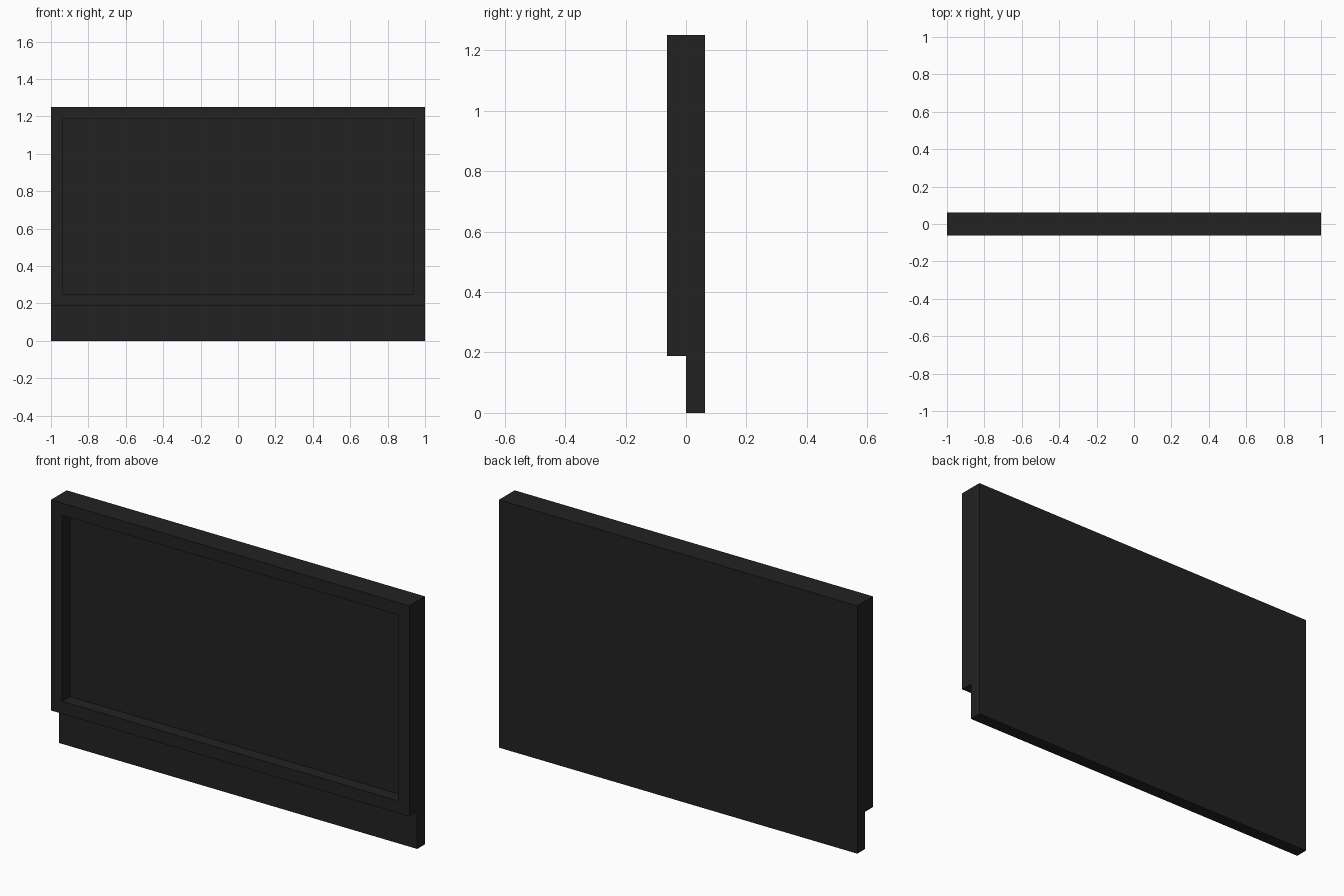
import bpy
import bmesh
from mathutils import Matrix, Vector

if "Cube" in bpy.data.objects:
    bpy.data.objects.remove(bpy.data.objects["Cube"], do_unlink=True)

WIDTH, HEIGHT = 2.0, 1.25
T = 0.0625            # thickness of each layer and width of the border
FRAME_BOTTOM = 3 * T  # the frame stops above the skirting strip

charcoal = bpy.data.materials.new("charcoal")
charcoal.use_nodes = True
colour = (0.016, 0.016, 0.016, 1.0)
charcoal.diffuse_color = colour
charcoal.node_tree.nodes["Principled BSDF"].inputs["Base Color"].default_value = colour


def box(bm, x, y, z):
    """Add a box spanning the given (low, high) ranges."""
    spans = (x, y, z)
    centre = Vector([(a + b) / 2 for a, b in spans])
    size = Vector([b - a for a, b in spans])
    bmesh.ops.create_cube(bm, size=1, matrix=Matrix.LocRotScale(centre, None, size))


def finish(name, bm):
    bmesh.ops.recalc_face_normals(bm, faces=bm.faces)
    mesh = bpy.data.meshes.new(name)
    bm.to_mesh(mesh)
    bm.free()
    mesh.materials.append(charcoal)
    obj = bpy.data.objects.new(name, mesh)
    bpy.context.collection.objects.link(obj)


# Back panel, full height, its lower strip showing under the frame
bm = bmesh.new()
box(bm, (-WIDTH / 2, WIDTH / 2), (0, T), (0, HEIGHT))
finish("back_panel", bm)

# Raised rectangular frame: inset the front face, then sink it to the panel
bm = bmesh.new()
box(bm, (-WIDTH / 2, WIDTH / 2), (-T, 0), (FRAME_BOTTOM, HEIGHT))
bm.normal_update()
front = min(bm.faces, key=lambda f: f.calc_center_median().y)
back = max(bm.faces, key=lambda f: f.calc_center_median().y)
bmesh.ops.inset_region(bm, faces=[front], thickness=T, use_even_offset=True)
sunk = bmesh.ops.extrude_discrete_faces(bm, faces=[front])["faces"]
bmesh.ops.translate(bm, verts=sunk[0].verts[:], vec=(0, T, 0))
# The panel itself closes the recess, so the floor and back are left open
bmesh.ops.delete(bm, geom=[sunk[0], back], context="FACES")
finish("front_frame", bm)
